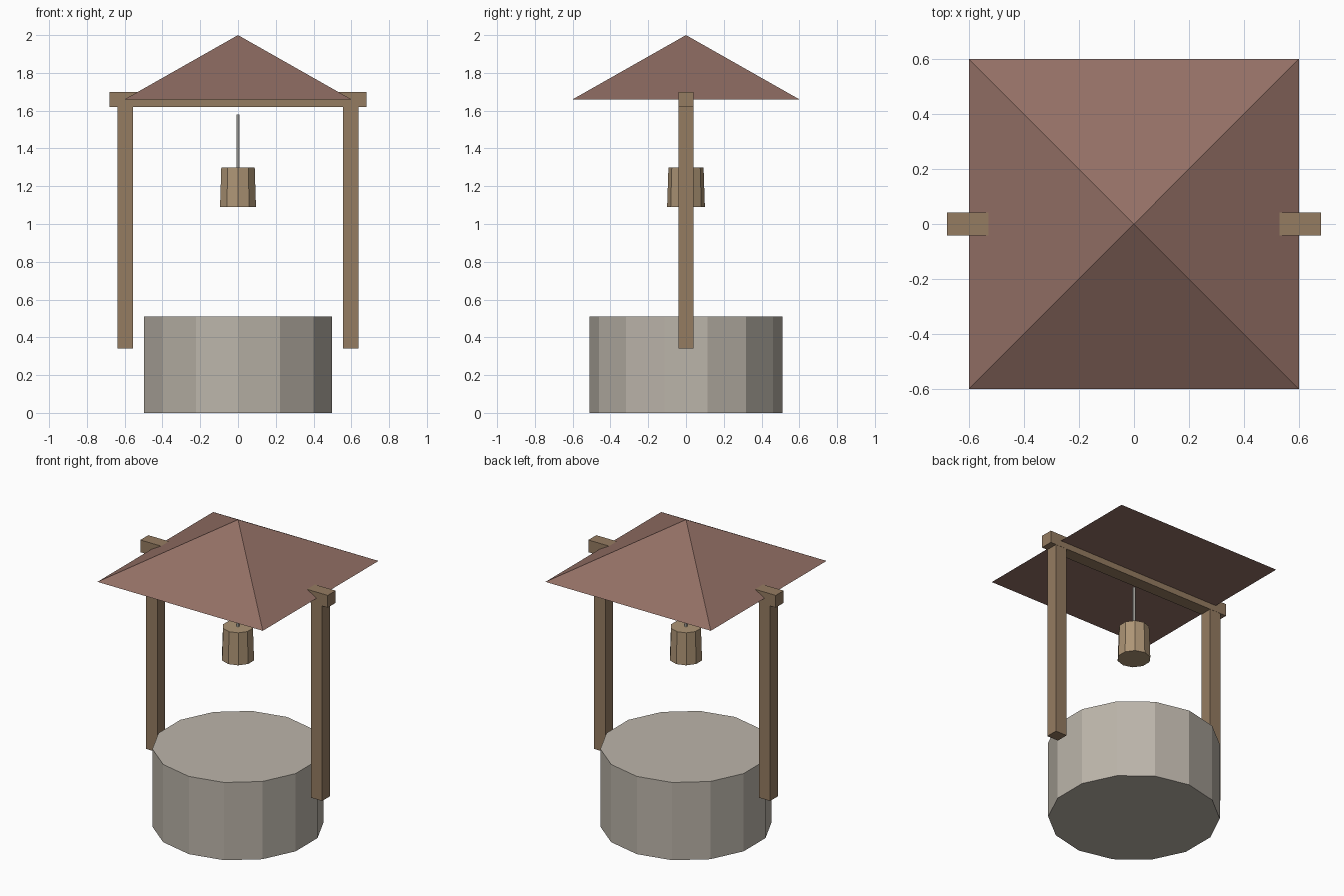
import bpy, math

if "Cube" in bpy.data.objects:
    bpy.data.objects.remove(bpy.data.objects["Cube"])


def material(name, rgb):
    m = bpy.data.materials.new(name)
    m.diffuse_color = (*rgb, 1)
    m.use_nodes = True
    m.node_tree.nodes["Principled BSDF"].inputs["Base Color"].default_value = m.diffuse_color
    return m


STONE = material("stone", (0.50, 0.46, 0.40))
WOOD = material("wood", (0.30, 0.20, 0.12))
PALE_WOOD = material("pale_wood", (0.42, 0.30, 0.18))
TILE = material("tile", (0.29, 0.16, 0.13))
CORD = material("cord", (0.55, 0.54, 0.50))


def finish(name, mat):
    ob = bpy.context.object
    ob.name = name
    ob.data.materials.append(mat)
    return ob


def cone(name, mat, sides, r_bottom, r_top, z0, z1, turn=0):
    bpy.ops.mesh.primitive_cone_add(
        vertices=sides, radius1=r_bottom, radius2=r_top, depth=z1 - z0,
        location=(0, 0, (z0 + z1) / 2), rotation=(0, 0, turn))
    return finish(name, mat)


def box(name, mat, x, size, z0, z1):
    bpy.ops.mesh.primitive_cube_add(size=1, location=(x, 0, (z0 + z1) / 2))
    ob = finish(name, mat)
    ob.scale = (size[0], size[1], z1 - z0)
    bpy.ops.object.transform_apply(location=False, rotation=False, scale=True)
    return ob


# Stone well drum
cone("well_wall", STONE, 14, 0.51, 0.51, 0, 0.51)

# Posts and cross beam
for side, label in ((-1, "left"), (1, "right")):
    box(label + "_post", WOOD, side * 0.598, (0.082, 0.08), 0.34, 1.66)
box("cross_beam", WOOD, 0, (1.36, 0.082), 1.62, 1.70)

# Pyramid roof
cone("roof", TILE, 4, 0.6 * math.sqrt(2), 0, 1.66, 2.0, math.pi / 4)

# Hanging rope and bucket
cone("rope", CORD, 6, 0.008, 0.008, 1.28, 1.58)
cone("bucket", PALE_WOOD, 10, 0.10, 0.093, 1.09, 1.30)
